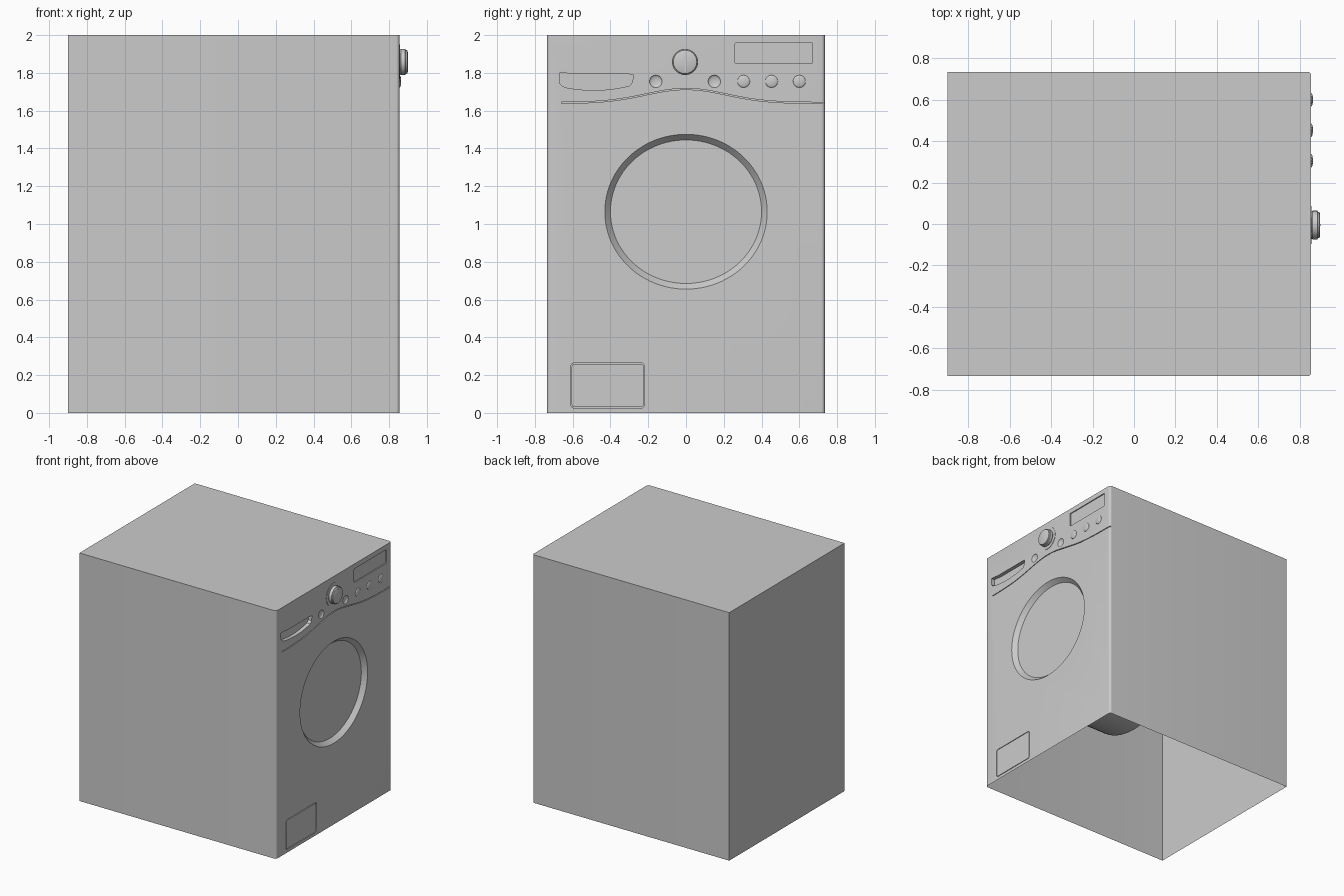
import bpy, bmesh, math
from mathutils import Vector, Matrix

cube = bpy.data.objects.get("Cube")
if cube:
    bpy.data.objects.remove(cube, do_unlink=True)

FRONT = 0.855          # x of the front panel
HALF_W = 0.735         # half width along y

grey = bpy.data.materials.new("light_grey")
grey.use_nodes = True
grey.diffuse_color = (0.6, 0.6, 0.6, 1)
grey.node_tree.nodes["Principled BSDF"].inputs["Base Color"].default_value = (0.6, 0.6, 0.6, 1)


def make(name, bm):
    bmesh.ops.recalc_face_normals(bm, faces=bm.faces)
    mesh = bpy.data.meshes.new(name)
    bm.to_mesh(mesh)
    bm.free()
    mesh.materials.append(grey)
    ob = bpy.data.objects.new(name, mesh)
    bpy.context.collection.objects.link(ob)
    return ob


def loft(name, rings):
    """Closed solid through matching rings of 3D points."""
    bm = bmesh.new()
    loops = [[bm.verts.new(p) for p in ring] for ring in rings]
    for a, b in zip(loops, loops[1:]):
        for i in range(len(a)):
            j = (i + 1) % len(a)
            bm.faces.new((a[i], a[j], b[j], b[i]))
    bm.faces.new(loops[0])
    bm.faces.new(loops[-1])
    return make(name, bm)


def prism(name, outline, x0, x1):
    return loft(name, [[(x, y, z) for y, z in outline] for x in (x0, x1)])


def ellipse(x, cy, cz, ry, rz, n=64):
    return [(x, cy + ry * math.cos(math.tau * i / n), cz + rz * math.sin(math.tau * i / n))
            for i in range(n)]


def turned(name, cy, cz, profile, n=64):
    return loft(name, [ellipse(x, cy, cz, r, r, n) for x, r in profile])


def rounded(y0, y1, z0, z1, r):
    pts = []
    corners = [(y1 - r, z1 - r), (y0 + r, z1 - r), (y0 + r, z0 + r), (y1 - r, z0 + r)]
    for k, (cy, cz) in enumerate(corners):
        for i in range(6):
            a = math.pi / 2 * (k + i / 5)
            pts.append((cy + r * math.cos(a), cz + r * math.sin(a)))
    return pts


def dome(name, cy, cz, r, bulge):
    bm = bmesh.new()
    bmesh.ops.create_uvsphere(bm, u_segments=24, v_segments=16, radius=1)
    bm.transform(Matrix.Translation((FRONT, cy, cz)) @ Matrix.Diagonal((bulge, r, r, 1)))
    return make(name, bm)


def smooth(ob, angle=30):
    bpy.ops.object.select_all(action='DESELECT')
    ob.select_set(True)
    bpy.context.view_layer.objects.active = ob
    bpy.ops.object.shade_smooth_by_angle(angle=math.radians(angle))


def carve(ob, cutter):
    mod = ob.modifiers.new("cut", 'BOOLEAN')
    mod.operation = 'DIFFERENCE'
    mod.solver = 'EXACT'
    mod.object = cutter
    bpy.context.view_layer.objects.active = ob
    bpy.ops.object.modifier_apply(modifier=mod.name)
    bpy.data.objects.remove(cutter, do_unlink=True)


# Cabinet with rounded upright front edges
R = 0.018
plan = [(-0.9, HALF_W), (-0.9, -HALF_W)]
for side in (-1, 1):
    for i in range(6):
        a = math.pi / 2 * (i / 5 - (1 if side < 0 else 0))
        plan.append((FRONT - R + R * math.cos(a), side * (HALF_W - R) + R * math.sin(a)))
cabinet = loft("cabinet", [[(x, y, z) for x, y in plan] for z in (0, 2)])

# Round tapered door recess
DEPTH, TAPER = 0.035, 0.03
carve(cabinet, loft("door_cutter", [
    ellipse(FRONT + k * DEPTH, 0, 1.065, 0.43 + k * TAPER, 0.41 + k * TAPER, 96)
    for k in (-1, 1)]))

# Detergent drawer pocket with a sagging lower edge
pocket = [(-0.28, 1.79), (-0.30, 1.793), (-0.60, 1.793), (-0.64, 1.80), (-0.67, 1.80),
          (-0.67, 1.745), (-0.655, 1.73)]
for i in range(13):
    t = i / 12
    pocket.append((-0.63 + 0.33 * t, 1.721 - 0.07 * t * (1 - t) + 0.01 * t))
pocket.append((-0.283, 1.75))
carve(cabinet, prism("drawer_cutter", pocket, FRONT - 0.03, FRONT + 0.03))

# Curved seam under the control panel
ys = [-0.66 + 1.42 * i / 40 for i in range(41)]
seam = [(y, 1.641 + 0.074 * math.exp(-(y / 0.3) ** 2)) for y in ys]
ribbon = [(y, z + 0.003) for y, z in seam] + [(y, z - 0.003) for y, z in reversed(seam)]
carve(cabinet, prism("seam_cutter", ribbon, FRONT - 0.01, FRONT + 0.02))

# Shallow display, filter flap seat and two dimples
carve(cabinet, prism("display_cutter", rounded(0.26, 0.67, 1.85, 1.96, 0.006),
                     FRONT - 0.008, FRONT + 0.02))
carve(cabinet, prism("flap_cutter", rounded(-0.61, -0.22, 0.025, 0.265, 0.02),
                     FRONT - 0.01, FRONT + 0.02))
for y in (-0.16, 0.15):
    carve(cabinet, dome("dimple_cutter", y, 1.755, 0.033, 0.012))

# The cabinet is an open shell underneath
bm = bmesh.new()
bm.from_mesh(cabinet.data)
floor = [f for f in bm.faces if all(v.co.z < 1e-4 for v in f.verts)]
bmesh.ops.delete(bm, geom=floor, context='FACES_ONLY')
bm.to_mesh(cabinet.data)
bm.free()
smooth(cabinet)

# Filter flap sitting flush in its seat
smooth(prism("filter_flap", rounded(-0.605, -0.225, 0.03, 0.26, 0.016),
             FRONT - 0.012, FRONT))

# Drum inside the cabinet
smooth(turned("drum", 0, 1.065, [(0.0, 0.57), (0.80, 0.57)], 96))

# Programme knob with base ring and grip line
KY, KZ = -0.005, 1.858
smooth(turned("knob_ring", KY, KZ, [(FRONT - 0.005, 0.092), (FRONT + 0.003, 0.092)]))
smooth(turned("knob", KY, KZ, [(FRONT, 0.064), (0.862, 0.069), (0.885, 0.069),
                               (0.888, 0.064), (0.895, 0.062), (0.898, 0.056)]))
prism("knob_grip", rounded(KY - 0.004, KY + 0.004, KZ - 0.052, KZ + 0.052, 0.003), 0.89, 0.9)

# Push buttons
for i, y in enumerate((0.305, 0.453, 0.6)):
    smooth(dome(f"button_{i + 1}", y, 1.755, 0.033, 0.009))
